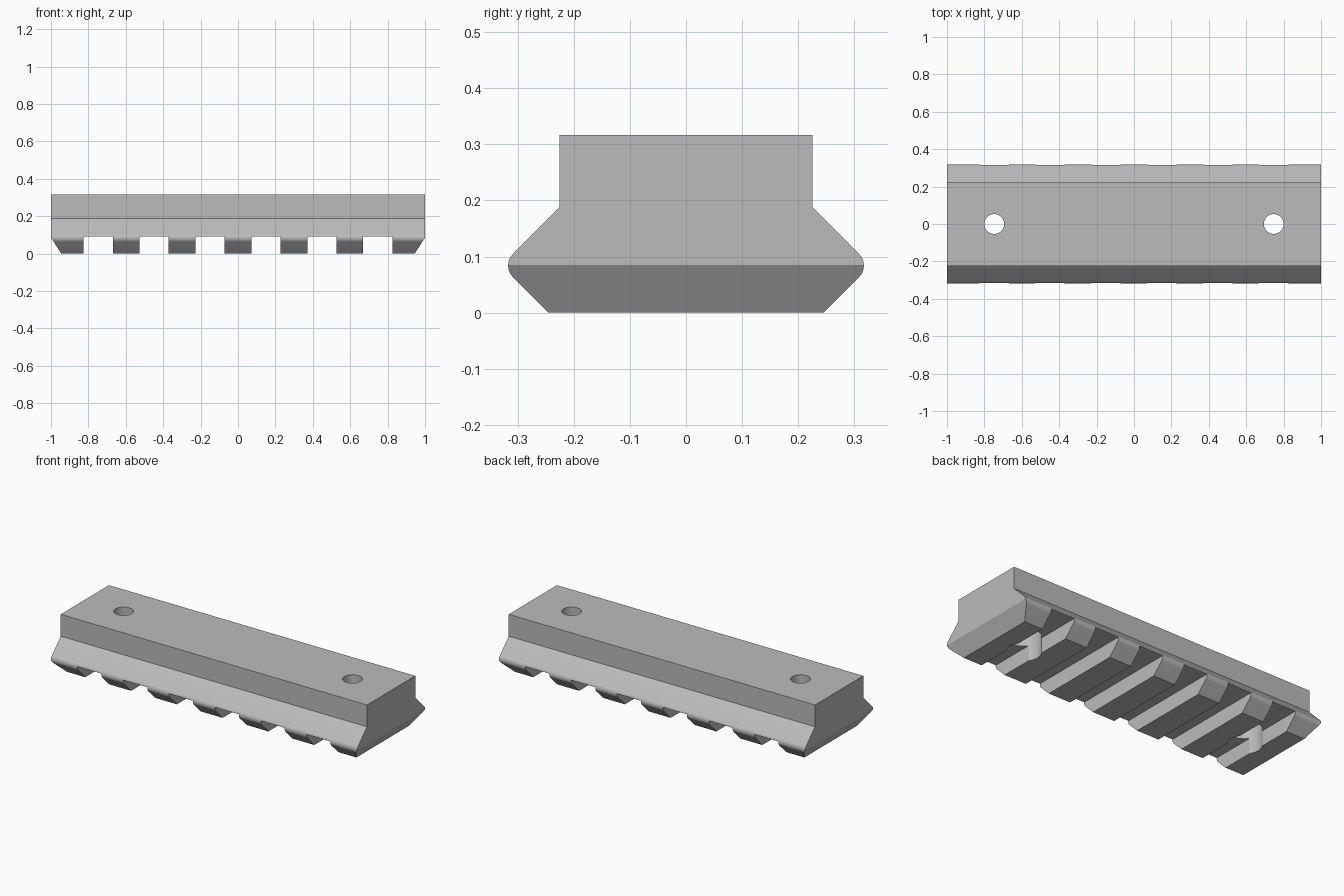
import bpy, bmesh, math
from mathutils import Matrix, Vector

if "Cube" in bpy.data.objects:
    bpy.data.objects.remove(bpy.data.objects["Cube"])

# Single satin grey
grey = bpy.data.materials.new("grey")
grey.use_nodes = True
grey.diffuse_color = (0.5, 0.5, 0.5, 1)
grey.node_tree.nodes["Principled BSDF"].inputs["Base Color"].default_value = grey.diffuse_color


def make_object(name, bm):
    bmesh.ops.recalc_face_normals(bm, faces=bm.faces)
    mesh = bpy.data.meshes.new(name)
    bm.to_mesh(mesh)
    bm.free()
    mesh.materials.append(grey)
    obj = bpy.data.objects.new(name, mesh)
    bpy.context.collection.objects.link(obj)
    return obj


def prism(name, outline, direction):
    """Extrude a closed outline of 3D points along a direction."""
    bm = bmesh.new()
    face = bm.faces.new([bm.verts.new(p) for p in outline])
    new = bmesh.ops.extrude_face_region(bm, geom=[face])["geom"]
    verts = [v for v in new if isinstance(v, bmesh.types.BMVert)]
    bmesh.ops.translate(bm, verts=verts, vec=Vector(direction))
    return make_object(name, bm)


def cut(target, cutter):
    bpy.context.view_layer.objects.active = target
    mod = target.modifiers.new("cut", "BOOLEAN")
    mod.operation = "DIFFERENCE"
    mod.solver = "EXACT"
    mod.object = cutter
    bpy.ops.object.modifier_apply(modifier=mod.name)
    bpy.data.objects.remove(cutter)


def cylinder(name, x, radius, z_low, z_high):
    bm = bmesh.new()
    bmesh.ops.create_cone(bm, cap_ends=True, segments=48, radius1=radius, radius2=radius,
                          depth=z_high - z_low,
                          matrix=Matrix.Translation((x, 0, (z_low + z_high) / 2)))
    return make_object(name, bm)


# Rail body: dovetail profile with rounded flange tips
half = [(0.225, 0.317), (0.225, 0.188)]
for i in range(11):
    a = math.radians(45 - 9 * i)
    half.append((0.288 + 0.029 * math.cos(a), 0.084 + 0.029 * math.sin(a)))
half.append((0.245, 0))
profile = half + [(-y, z) for y, z in reversed(half)]
rail = prism("rail", [(-1, y, z) for y, z in profile], (2, 0, 0))

# Cross slots along the underside
for i in range(6):
    x = (i - 2.5) * 0.299
    w = 0.078
    cut(rail, prism("slot_cutter", [(x - w, -0.5, -0.1), (x + w, -0.5, -0.1),
                                    (x + w, -0.5, 0.09), (x - w, -0.5, 0.09)], (0, 1, 0)))

for side in (-1, 1):
    # Sloped lower ends
    cut(rail, prism("end_cutter", [(side * x, -0.5, z) for x, z in
                                   ((1, 0.085), (0.945, 0), (0.88, -0.1), (1.1, -0.1), (1.1, 0.085))],
                    (0, 1, 0)))
    # Screw holes with wider recesses below
    cut(rail, cylinder("recess_cutter", side * 0.747, 0.094, -0.1, 0.2))
    cut(rail, cylinder("hole_cutter", side * 0.747, 0.053, 0.05, 0.5))

# Smooth curved areas, keep edges sharp
bpy.ops.object.select_all(action="DESELECT")
rail.select_set(True)
bpy.context.view_layer.objects.active = rail
bpy.ops.object.shade_smooth_by_angle(angle=math.radians(30))
